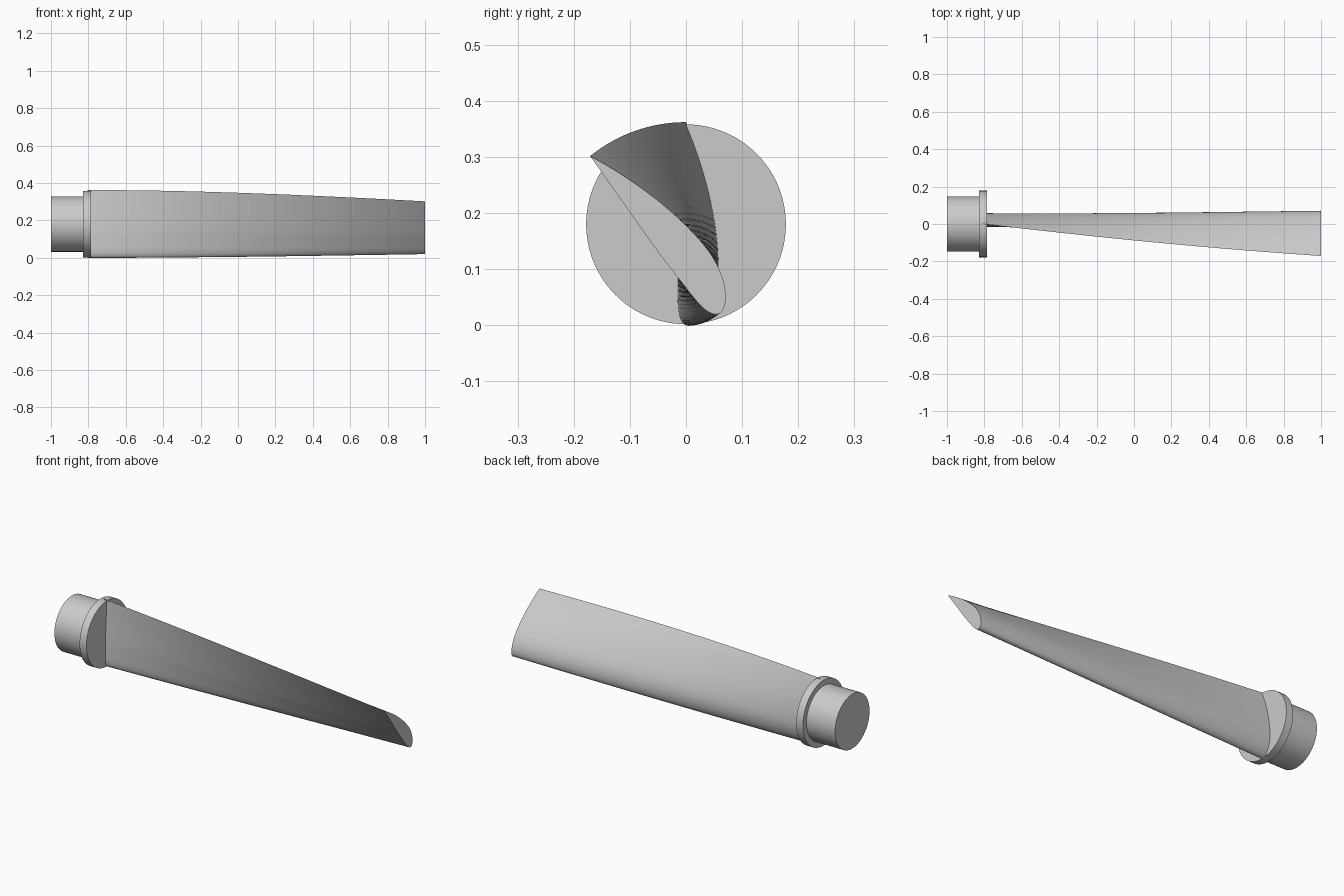
import bpy, bmesh, math
from mathutils import Matrix, Vector

if "Cube" in bpy.data.objects:
    bpy.data.objects.remove(bpy.data.objects["Cube"], do_unlink=True)

grey = bpy.data.materials.new("light_grey")
grey.use_nodes = True
grey.diffuse_color = (0.6, 0.6, 0.6, 1)
grey.node_tree.nodes["Principled BSDF"].inputs["Base Color"].default_value = (0.6, 0.6, 0.6, 1)

CENTRE_Z = 0.18
CHORD, PIVOT = 0.362, 0.25
THICK, CAMBER, CAMBER_POS = 0.2, 0.06, 0.3
ROOT_X, TIP_X, TWIST = -0.805, 1.0, math.radians(39)
STATIONS, POINTS = 60, 40


def finish(bm, name):
    """Turn a bmesh into a smooth object with sharp edges kept."""
    bmesh.ops.recalc_face_normals(bm, faces=bm.faces)
    mesh = bpy.data.meshes.new(name)
    bm.to_mesh(mesh)
    bm.free()
    mesh.materials.append(grey)
    obj = bpy.data.objects.new(name, mesh)
    bpy.context.collection.objects.link(obj)
    bpy.ops.object.select_all(action="DESELECT")
    obj.select_set(True)
    bpy.context.view_layer.objects.active = obj
    bpy.ops.object.shade_smooth_by_angle(angle=math.radians(30))


def disc(name, x0, x1, radius):
    """Cylinder lying along x."""
    bm = bmesh.new()
    place = Matrix.Translation(((x0 + x1) / 2, 0, CENTRE_Z)) @ Matrix.Rotation(math.pi / 2, 4, "Y")
    bmesh.ops.create_cone(bm, cap_ends=True, segments=96, radius1=radius,
                          radius2=radius, depth=x1 - x0, matrix=place)
    finish(bm, name)


def section_point(s, side):
    """Point on a cambered section: s runs from nose 0 to trailing edge 1."""
    half = 5 * THICK * (0.2969 * math.sqrt(s) - 0.126 * s - 0.3516 * s**2
                        + 0.2843 * s**3 - 0.1036 * s**4)
    p = CAMBER_POS
    scale = CAMBER / (p * p if s < p else (1 - p) ** 2)
    line = scale * ((0 if s < p else 1 - 2 * p) + 2 * p * s - s * s)
    slope = math.atan(2 * scale * (p - s))
    return Vector((0, line + side * half * math.cos(slope),
                   s - side * half * math.sin(slope) - PIVOT)) * CHORD


# Section loop: back side from trailing edge to nose, then front side
steps = [(1 - math.cos(math.pi * i / POINTS)) / 2 for i in range(POINTS + 1)]
section = [section_point(s, 1) for s in reversed(steps)]
section += [section_point(s, -1) for s in steps[1:-1]]

# Twisted blade lofted from root to tip
bm = bmesh.new()
rings = []
for i in range(STATIONS + 1):
    t = i / STATIONS
    angle = TWIST * (t + 0.15 * t * (1 - t))
    place = (Matrix.Translation((ROOT_X + t * (TIP_X - ROOT_X), 0, PIVOT * CHORD))
             @ Matrix.Rotation(angle, 4, "X"))
    rings.append([bm.verts.new(place @ v) for v in section])
for a, b in zip(rings, rings[1:]):
    for j in range(len(a)):
        k = (j + 1) % len(a)
        bm.faces.new((a[j], a[k], b[k], b[j]))
bm.faces.new(rings[0])
bm.faces.new(rings[-1])
finish(bm, "blade")

# Root fitting
disc("root_flange", -0.828, -0.787, 0.178)
disc("root_shank", -1.0, -0.82, 0.148)
